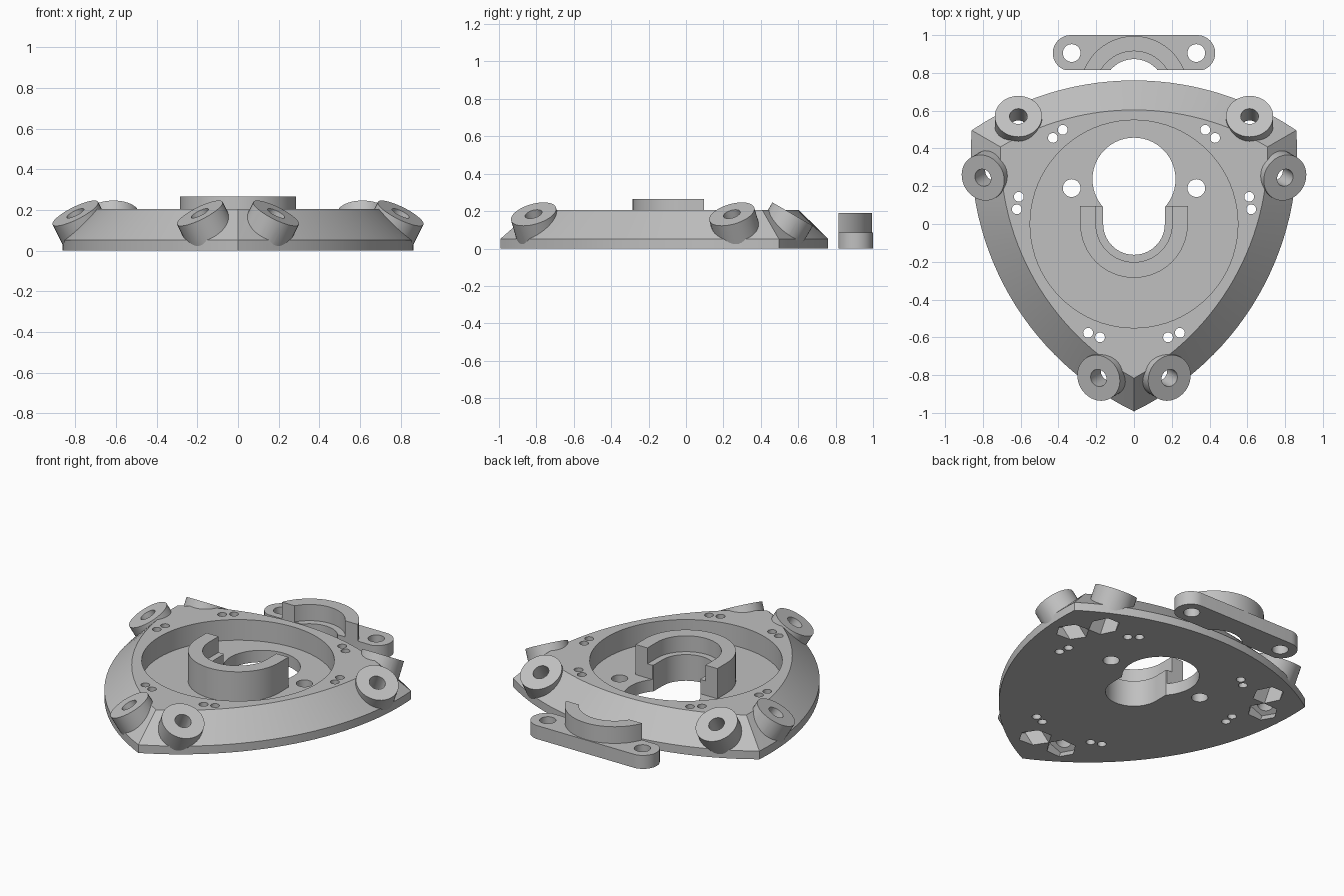
import bpy, bmesh
from math import sin, cos, pi, radians, sqrt, atan2
from mathutils import Matrix, Vector

cube = bpy.data.objects.get("Cube")
if cube:
    bpy.data.objects.remove(cube, do_unlink=True)

grey = bpy.data.materials.new("plain_grey")
grey.use_nodes = True
COLOUR = (0.53, 0.53, 0.53, 1)
grey.diffuse_color = COLOUR
grey.node_tree.nodes["Principled BSDF"].inputs["Base Color"].default_value = COLOUR


def loft(name, layers, matrix=Matrix()):
    """Solid through equal-length outlines, given as (points, height)."""
    bm = bmesh.new()
    rings = [[bm.verts.new(matrix @ Vector((x, y, z))) for x, y in pts] for pts, z in layers]
    for low, high in zip(rings, rings[1:]):
        for i in range(len(low)):
            j = (i + 1) % len(low)
            bm.faces.new((low[i], low[j], high[j], high[i]))
    bm.faces.new(rings[0][::-1])
    bm.faces.new(rings[-1])
    bmesh.ops.recalc_face_normals(bm, faces=bm.faces)
    mesh = bpy.data.meshes.new(name)
    bm.to_mesh(mesh)
    bm.free()
    mesh.materials.append(grey)
    obj = bpy.data.objects.new(name, mesh)
    bpy.context.collection.objects.link(obj)
    return obj


def prism(name, pts, z0, z1, matrix=Matrix()):
    return loft(name, [(pts, z0), (pts, z1)], matrix)


def combine(target, tool, operation):
    """Apply a boolean and discard the tool."""
    tool.hide_render = True
    mod = target.modifiers.new(operation, "BOOLEAN")
    mod.operation = operation
    mod.solver = "EXACT"
    mod.object = tool
    bpy.context.view_layer.objects.active = target
    bpy.ops.object.modifier_apply(modifier=mod.name)
    bpy.data.objects.remove(tool, do_unlink=True)


def cut(target, pts, z0, z1, matrix=Matrix()):
    combine(target, prism("cutter", pts, z0, z1, matrix), "DIFFERENCE")


def add(target, pts, z0, z1, matrix=Matrix()):
    combine(target, prism("addition", pts, z0, z1, matrix), "UNION")


def arc(r, start, end, n, cx=0, cy=0):
    steps = [radians(start + (end - start) * i / n) for i in range(n + 1)]
    return [(cx + r * cos(a), cy + r * sin(a)) for a in steps]


def circle(r, cx=0, cy=0, n=40):
    return arc(r, 0, 360, n, cx, cy)[:-1]


def u_shape(r, top):
    return arc(r, 180, 360, 32) + [(r, top), (-r, top)]


def rounded_triangle(radius, offset=0.77, n=28):
    """Three bowed sides, each an arc centred beyond the opposite side."""
    tip = sqrt(radius ** 2 - (offset * cos(pi / 6)) ** 2) - offset / 2
    half = atan2(tip * cos(pi / 6), tip / 2 + offset)
    pts = []
    for k in range(3):
        turn = Matrix.Rotation(k * 2 * pi / 3, 2)
        for i in range(n):
            a = pi / 2 - half + 2 * half * i / n
            pts.append(tuple(turn @ Vector((radius * cos(a), radius * sin(a) - offset))))
    return pts


# Plate with a short vertical rim and a sloping edge
outer, inner = rounded_triangle(1.53), rounded_triangle(1.374)
plate = loft("mount_plate", [(outer, 0), (outer, 0.052), (inner, 0.205)])

# Tilted bosses: a pair on each side, leaning outwards
tilts = []
for k in range(3):
    for side in (-1, 1):
        tilts.append(Matrix.Rotation(k * 2 * pi / 3, 4, "Z")
                     @ Matrix.Translation((side * 0.612, 0.57, 0.184))
                     @ Matrix.Rotation(radians(-30), 4, "X"))
for m in tilts:
    add(plate, circle(0.125), -0.127, 0, m)

# Round recess, then the collar standing on its floor
FLOOR = 0.075
cut(plate, circle(0.55, n=80), FLOOR, 0.5)
add(plate, u_shape(0.285, 0.095), 0.03, 0.265)

# Keyhole opening and the stepped bore of the collar
cut(plate, circle(0.22, 0, 0.237, 56), -0.1, 0.5)
cut(plate, u_shape(0.163, 0.15), -0.1, 0.5)
cut(plate, u_shape(0.202, 0.2), 0.165, 0.5)

# Bolt holes and hexagonal nut pockets through the bosses
for m in tilts:
    cut(plate, circle(0.047, n=28), -0.4, 0.1, m)
    cut(plate, circle(0.085, n=6), -0.35, -0.125, m)

# Clamp bolt holes and the paired small holes near each tip
for side in (-1, 1):
    cut(plate, circle(0.047, side * 0.33, 0.19, 28), -0.1, 0.5)
    for k in range(3):
        spin = Matrix.Rotation(k * 2 * pi / 3, 4, "Z")
        for x, y in ((0.18, -0.6), (0.243, -0.576)):
            cut(plate, circle(0.026, side * x, y, 20), -0.1, 0.5, spin)

# Loose clamp bracket: slab with rounded ends and a raised half collar
EDGE, CENTRE = 0.815, 0.71
ends = arc(0.095, -90, 90, 20, 0.335, 0.905) + arc(0.095, 90, 270, 20, -0.335, 0.905)
bracket = prism("clamp_bracket", ends, 0, 0.085)
add(bracket, circle(0.285, 0, CENTRE, 72), 0.02, 0.19)
cut(bracket, [(-1, 0), (1, 0), (1, EDGE), (-1, EDGE)], -0.1, 0.5)
cut(bracket, circle(0.163, 0, CENTRE, 56), -0.1, 0.5)
cut(bracket, circle(0.205, 0, CENTRE, 56), 0.088, 0.5)
for side in (-1, 1):
    cut(bracket, circle(0.047, side * 0.33, 0.905, 28), -0.1, 0.5)

# Smooth curved walls, crisp edges
for obj in (plate, bracket):
    bpy.ops.object.select_all(action="DESELECT")
    obj.select_set(True)
    bpy.context.view_layer.objects.active = obj
    bpy.ops.object.shade_smooth_by_angle(angle=radians(25))
